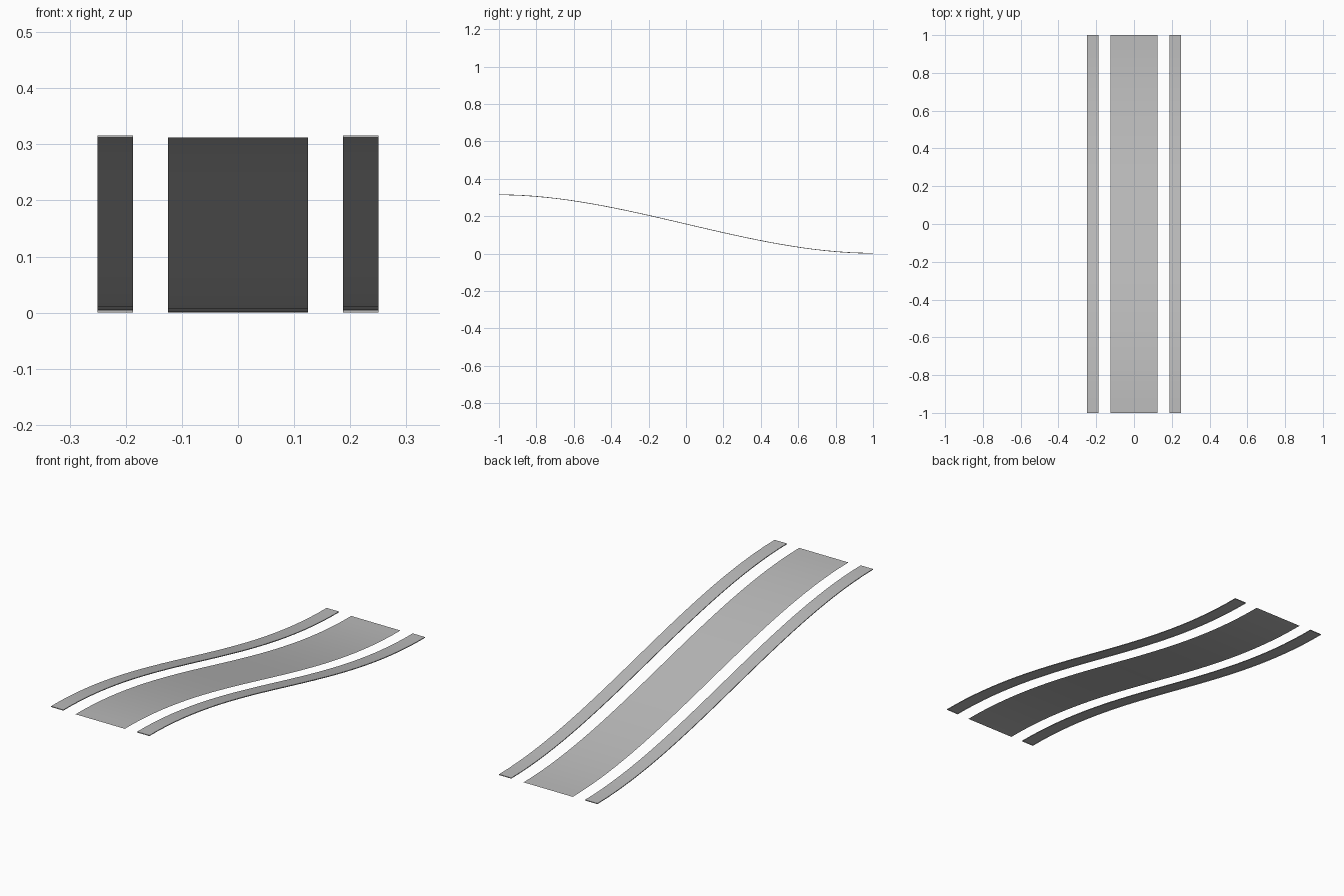
import bpy
import bmesh

if "Cube" in bpy.data.objects:
    bpy.data.objects.remove(bpy.data.objects["Cube"])

SEGMENTS = 32
RISE = 0.3125
LIP = 0.0035

grey = bpy.data.materials.new("light_grey")
grey.use_nodes = True
grey.diffuse_color = (0.5, 0.5, 0.5, 1)
grey.node_tree.nodes["Principled BSDF"].inputs["Base Color"].default_value = (0.5, 0.5, 0.5, 1)


def slope_height(t):
    """Ease from the low back end (t = 0) up to the high front end (t = 1)."""
    return RISE * t * t * (3 - 2 * t)


def sloped_strip(name, section):
    """Sweep an open (x, height) cross-section along the slope."""
    bm = bmesh.new()
    rows = []
    for i in range(SEGMENTS + 1):
        t = i / SEGMENTS
        rows.append([bm.verts.new((x, 1 - 2 * t, slope_height(t) + h)) for x, h in section])
    for back, front in zip(rows, rows[1:]):
        for j in range(len(section) - 1):
            bm.faces.new((back[j], front[j], front[j + 1], back[j + 1]))
    # End caps of the raised strips
    if len(section) > 2:
        bm.faces.new(rows[0])
        bm.faces.new(rows[-1][::-1])
    mesh = bpy.data.meshes.new(name)
    bm.to_mesh(mesh)
    bm.free()
    mesh.materials.append(grey)
    obj = bpy.data.objects.new(name, mesh)
    bpy.context.collection.objects.link(obj)
    bpy.ops.object.select_all(action="DESELECT")
    obj.select_set(True)
    bpy.context.view_layer.objects.active = obj
    bpy.ops.object.shade_smooth_by_angle()


# Wide middle band
sloped_strip("center_band", [(-0.125, 0), (0.125, 0)])

# Raised side strips with shallow skirts, open underneath
for name, inner, outer in (("left_strip", 0.1875, 0.25), ("right_strip", -0.25, -0.1875)):
    sloped_strip(name, [(inner, 0), (inner, LIP), (outer, LIP), (outer, 0)])
